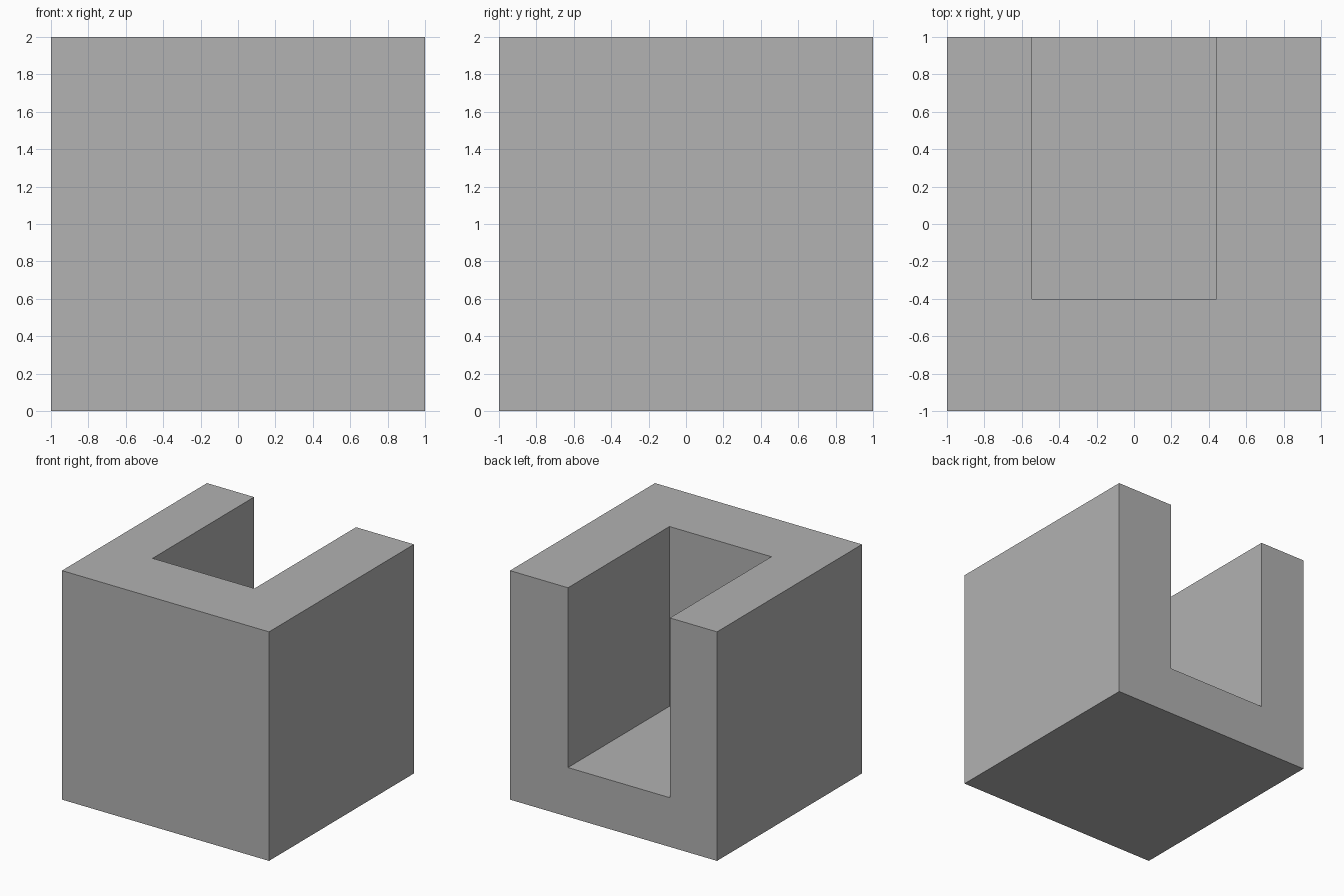
import bpy
import bmesh

cube = bpy.data.objects.get("Cube")
if cube:
    bpy.data.objects.remove(cube, do_unlink=True)

# Single grey colour
grey = bpy.data.materials.new("plain grey")
grey.use_nodes = True
colour = (0.445, 0.445, 0.445, 1)
grey.diffuse_color = colour
grey.node_tree.nodes["Principled BSDF"].inputs["Base Color"].default_value = colour


def box(name, low, high):
    """Make a box object spanning two opposite corners."""
    bm = bmesh.new()
    bmesh.ops.create_cube(bm, size=1)
    for v in bm.verts:
        v.co = [lo + (c + 0.5) * (hi - lo) for c, lo, hi in zip(v.co, low, high)]
    mesh = bpy.data.meshes.new(name)
    bm.to_mesh(mesh)
    bm.free()
    mesh.materials.append(grey)
    obj = bpy.data.objects.new(name, mesh)
    bpy.context.collection.objects.link(obj)
    return obj


# Solid block, and the slot that opens at the top and back
block = box("slotted_block", (-1, -1, 0), (1, 1, 2))
slot = box("slot_cutter", (-0.545, -0.4, 0.43), (0.44, 1.5, 2.5))
slot.hide_render = True
slot.hide_viewport = True
slot.display_type = 'WIRE'

cut = block.modifiers.new("slot", 'BOOLEAN')
cut.operation = 'DIFFERENCE'
cut.solver = 'EXACT'
cut.object = slot

# Bake the cut into the block and discard the cutter
slot.hide_viewport = False
bpy.context.view_layer.update()
graph = bpy.context.evaluated_depsgraph_get()
result = bpy.data.meshes.new_from_object(block.evaluated_get(graph))
block.modifiers.clear()
block.data = result
bpy.data.objects.remove(slot, do_unlink=True)
